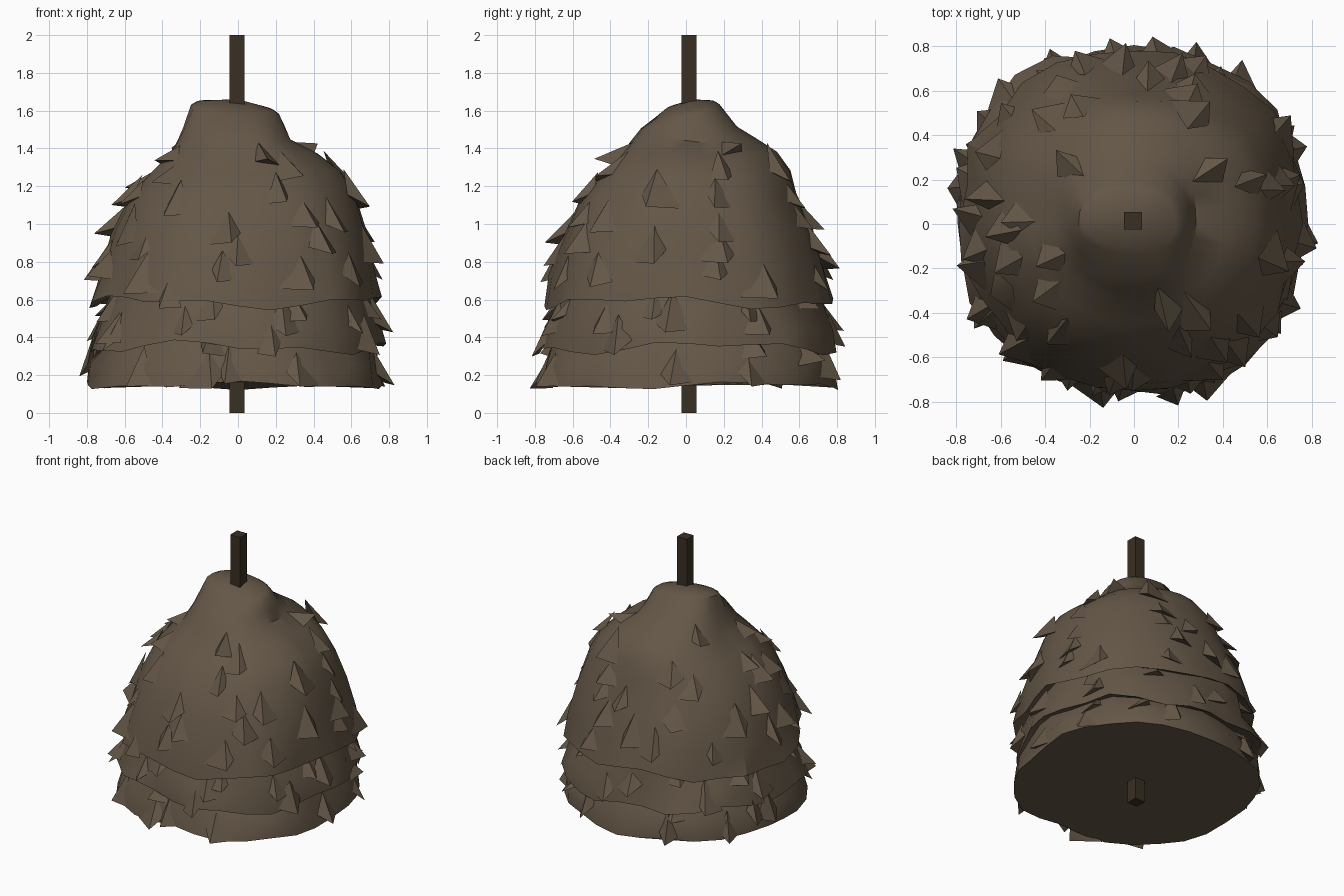
import bpy, bmesh, math, random
from mathutils import Vector
from mathutils.bvhtree import BVHTree

if "Cube" in bpy.data.objects:
    bpy.data.objects.remove(bpy.data.objects["Cube"])

random.seed(4)


def material(name, rgb):
    m = bpy.data.materials.new(name)
    m.diffuse_color = (*rgb, 1)
    m.use_nodes = True
    m.node_tree.nodes["Principled BSDF"].inputs["Base Color"].default_value = m.diffuse_color
    return m


HAY = material("dry hay", (0.128, 0.095, 0.063))
WOOD = material("dark wood", (0.042, 0.029, 0.016))


def finish(bm, name, mat, angle=None):
    bmesh.ops.recalc_face_normals(bm, faces=bm.faces[:])
    me = bpy.data.meshes.new(name)
    bm.to_mesh(me)
    bm.free()
    me.materials.append(mat)
    ob = bpy.data.objects.new(name, me)
    bpy.context.collection.objects.link(ob)
    if angle:
        me.shade_smooth()
        me.set_sharp_from_angle(angle=math.radians(angle))
    return ob


# Haystack body: rings of (z, left, right, front, back, hem wave, wave phase)
RINGS = [
    (0.145, .80, .77, .77, .78, .020, 0),
    (0.26, .78, .75, .75, .77, .020, 0),
    (0.385, .70, .69, .68, .70, .030, 1),    # tucked under middle layer
    (0.345, .80, .76, .77, .79, .035, 1),    # middle layer hem
    (0.46, .75, .74, .74, .76, .025, 1),
    (0.635, .67, .67, .66, .69, .032, 2.6),  # tucked under top layer
    (0.585, .77, .75, .75, .77, .035, 2.6),  # top layer hem
    (0.75, .72, .72, .72, .73, .020, 2.6),
    (0.95, .67, .68, .65, .67, .012, 3),
    (1.15, .57, .62, .56, .58, .012, 3),
    (1.27, .46, .55, .45, .55, .012, 3),
    (1.37, .36, .42, .35, .48, .010, 3),
    (1.44, .32, .28, .30, .38, .008, 3),
    (1.51, .29, .25, .24, .27, .005, 3),
    (1.60, .25, .22, .14, .18, 0, 0),
    (1.62, .22, .19, .11, .155, 0, 0),
]
SEG = 28


def ring_point(ring, a):
    z, xl, xr, yf, yb, amp, ph = ring
    c, s = math.cos(a), math.sin(a)
    rx, ry = (xr if c > 0 else xl), (yb if s > 0 else yf)
    # squareness of each quarter of the plan
    e = {(0, 1): 2.45, (1, 1): 2.4, (1, 0): 2.25, (0, 0): 2.05}[(c > 0, s > 0)]
    r = ((abs(c) / rx) ** e + (abs(s) / ry) ** e) ** (-1 / e)
    r *= 1 + amp * (0.6 * math.sin(5 * a + 2 * ph) + 0.6 * math.sin(9 * a + ph)
                    + random.uniform(-0.7, 0.7))
    z += amp * (0.7 * math.sin(3 * a + ph) + 0.5 * math.sin(7 * a + 3 * ph))
    if z > 1.55:
        z += 0.15 * r * s - 0.11 * r * c      # crown tilts up at back left
    return Vector((r * c, r * s, z))


bm = bmesh.new()
loops = [[bm.verts.new(ring_point(rg, 2 * math.pi * i / SEG)) for i in range(SEG)]
         for rg in RINGS]
for lo, hi in zip(loops, loops[1:]):
    for i in range(SEG):
        j = (i + 1) % SEG
        bm.faces.new((lo[i], lo[j], hi[j], hi[i]))
bm.faces.new(loops[0][::-1])
peak = bm.verts.new((0, 0.03, 1.66))
for i in range(SEG):
    bm.faces.new((loops[-1][i], loops[-1][(i + 1) % SEG], peak))
bmesh.ops.recalc_face_normals(bm, faces=bm.faces[:])
tree = BVHTree.FromBMesh(bm)
finish(bm, "haystack", HAY, 38)


# Straw tufts: broad wedges lifting off the slope, cut off below
def tuft(bm, a, z, width, length, out):
    d = Vector((math.cos(a), math.sin(a), 0))
    loc, n, _, _ = tree.ray_cast(d * 2 + Vector((0, 0, z)), -d)
    if loc is None or n.z < -0.2:
        return
    side = Vector((-d.y, d.x, 0))
    down = side.cross(n).normalized()
    if down.z > 0:
        down = -down
    lean = random.choice((-1, 1)) * random.uniform(0.2, 0.8)
    pts = [loc - down * length - side * width * 0.2 * lean - n * 0.008,
           loc - side * width * 0.5 - n * 0.012 - down * 0.05 * lean,
           loc + side * width * 0.5 - n * 0.012 + down * 0.05 * lean,
           loc + down * 0.055 + n * out - side * width * 0.45 * lean]
    v = [bm.verts.new(p) for p in pts]
    for f in ((0, 1, 3), (0, 3, 2), (1, 2, 3), (0, 2, 1)):
        bm.faces.new([v[k] for k in f])


bm = bmesh.new()
ROWS = [(0.21, 9), (0.32, 8), (0.44, 10), (0.56, 9), (0.70, 11),
        (0.83, 9), (0.97, 9), (1.10, 8), (1.23, 6), (1.35, 4)]
for z, count in ROWS:
    start = random.uniform(0, 6.28)
    for k in range(count):
        a = start + 2 * math.pi * (k + random.uniform(-0.4, 0.4)) / count
        tuft(bm, a, z + random.uniform(-0.05, 0.05), random.uniform(0.13, 0.22),
             random.uniform(0.12, 0.20), random.uniform(0.04, 0.085))
# Long spike at the front hem
tuft(bm, math.radians(255), 0.17, 0.24, 0.16, 0.06)
finish(bm, "straw_tufts", HAY, 45)

# Square pole through the middle
bm = bmesh.new()
bmesh.ops.create_cube(bm, size=1)
for v in bm.verts:
    v.co = Vector((v.co.x * 0.08 - 0.005, v.co.y * 0.08 + 0.015, v.co.z * 2 + 1))
finish(bm, "pole", WOOD)
